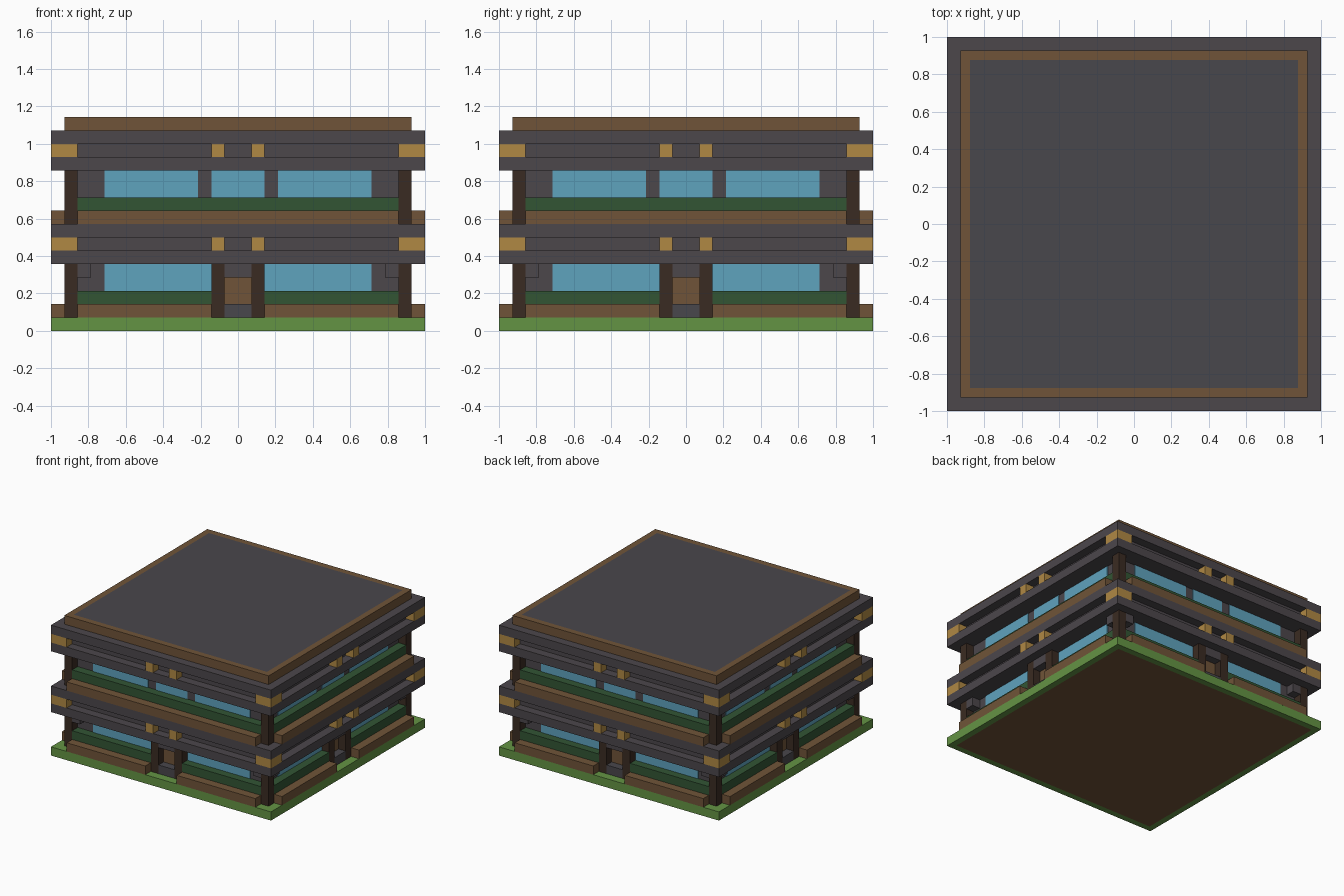
import bpy, bmesh
from math import pi
from mathutils import Matrix, Vector

U = 1 / 14  # building module

cube = bpy.data.objects.get("Cube")
if cube:
    bpy.data.objects.remove(cube, do_unlink=True)


def material(name, rgb):
    lin = [((c / 255 + 0.055) / 1.055) ** 2.4 for c in rgb] + [1]
    m = bpy.data.materials.new(name)
    m.use_nodes = True
    m.diffuse_color = lin
    bsdf = m.node_tree.nodes["Principled BSDF"]
    bsdf.inputs["Base Color"].default_value = lin
    bsdf.inputs["Roughness"].default_value = 0.9
    return m


grass = material("grass green", (100, 148, 68))
brown = material("warm brown wood", (112, 84, 56))
dark = material("dark brown wood", (58, 43, 34))
gray = material("charcoal", (76, 71, 75))
slate = material("slate", (73, 71, 76))
leaf = material("hedge green", (50, 85, 52))
glass = material("window blue", (95, 163, 190))
gold = material("golden wood", (176, 137, 68))


def add_box(bm, x, y, z, turn=0.0):
    """Add a box spanning the given ranges, turned about the z axis."""
    size = [(r[1] - r[0]) * U for r in (x, y, z)]
    mid = Vector([(r[1] + r[0]) / 2 * U for r in (x, y, z)])
    mat = Matrix.Rotation(turn, 4, 'Z') @ Matrix.Translation(mid) @ Matrix.Diagonal((*size, 1))
    bmesh.ops.create_cube(bm, size=1, matrix=mat)


def finish(name, bm, mats):
    me = bpy.data.meshes.new(name)
    bm.to_mesh(me)
    bm.free()
    for m in mats:
        me.materials.append(m)
    ob = bpy.data.objects.new(name, me)
    bpy.context.collection.objects.link(ob)
    return ob


def slab(name, half, z, mat, inset_dir=0, inset_mat=None):
    """Square slab; optionally an inset coloured panel on its top or bottom."""
    bm = bmesh.new()
    add_box(bm, (-half, half), (-half, half), z)
    if inset_dir:
        bm.normal_update()
        face = [f for f in bm.faces if f.normal.z * inset_dir > 0.9]
        bmesh.ops.inset_individual(bm, faces=face, thickness=U)
        face[0].material_index = 1
    return finish(name, bm, [mat] + ([inset_mat] if inset_mat else []))


def four_sides(name, boxes, mat, mirror=False):
    """Repeat boxes on all four sides, optionally mirrored in x."""
    bm = bmesh.new()
    for side in range(4):
        for x, y, z in boxes:
            add_box(bm, x, y, z, side * pi / 2)
            if mirror:
                add_box(bm, (-x[1], -x[0]), y, z, side * pi / 2)
    return finish(name, bm, [mat])


OUT, MID, WALL = -14, -13, -12
PANE = (WALL - 0.08, WALL)

# Ground and roof
slab("ground", 14, (0, 1), grass, -1, brown)
slab("roof_parapet", 13, (15, 16), brown, 1, slate)

# Walls, banded beams, posts and beam ends of both storeys
for label, low, top in (("lower", 1, 5), ("upper", 8, 12)):
    slab(label + "_walls", 12, (low, top), gray)
    slab(label + "_bottom_beam", 14, (top, top + 1), gray)
    slab(label + "_beam_core", 13, (top + 1, top + 2), gray)
    slab(label + "_top_beam", 14, (top + 2, top + 3), gray)
    four_sides(label + "_corner_posts", [((12, 13), (MID, WALL), (low, top))], dark)
    four_sides(label + "_corner_beam_ends", [((12, 14), (OUT, WALL), (top + 1, top + 2))], gold)
    four_sides(label + "_small_beam_ends", [((1, 2), (OUT, MID), (top + 1, top + 2))], gold, True)

# Planters and hedges
four_sides("lower_planters", [((2, 12), (OUT, WALL), (1, 2))], brown, True)
four_sides("lower_hedges", [((2, 12), (MID, WALL), (2, 3))], leaf, True)
four_sides("upper_planters", [((-12, 12), (OUT, WALL), (8, 9))], brown)
four_sides("upper_hedges", [((-12, 12), (MID, WALL), (9, 10))], leaf)

# Windows
four_sides("lower_windows", [((2, 10), PANE, (3, 5))], glass, True)
four_sides("upper_side_windows", [((3, 10), PANE, (10, 12))], glass, True)
four_sides("upper_middle_windows", [((-2, 2), PANE, (10, 12))], glass)

# Entrances
four_sides("door_posts", [((1, 2), (MID, WALL), (1, 5))], dark, True)
four_sides("doors", [((-1, 1), PANE, (2, 4))], brown)
four_sides("door_steps", [((-1, 1), (MID, WALL), (1, 2))], slate)
four_sides("door_headers", [((-1, 1), (MID, WALL), (4, 5))], gray)
four_sides("corner_brackets", [((11, 12), (MID, WALL), (4, 5))], gray, True)
